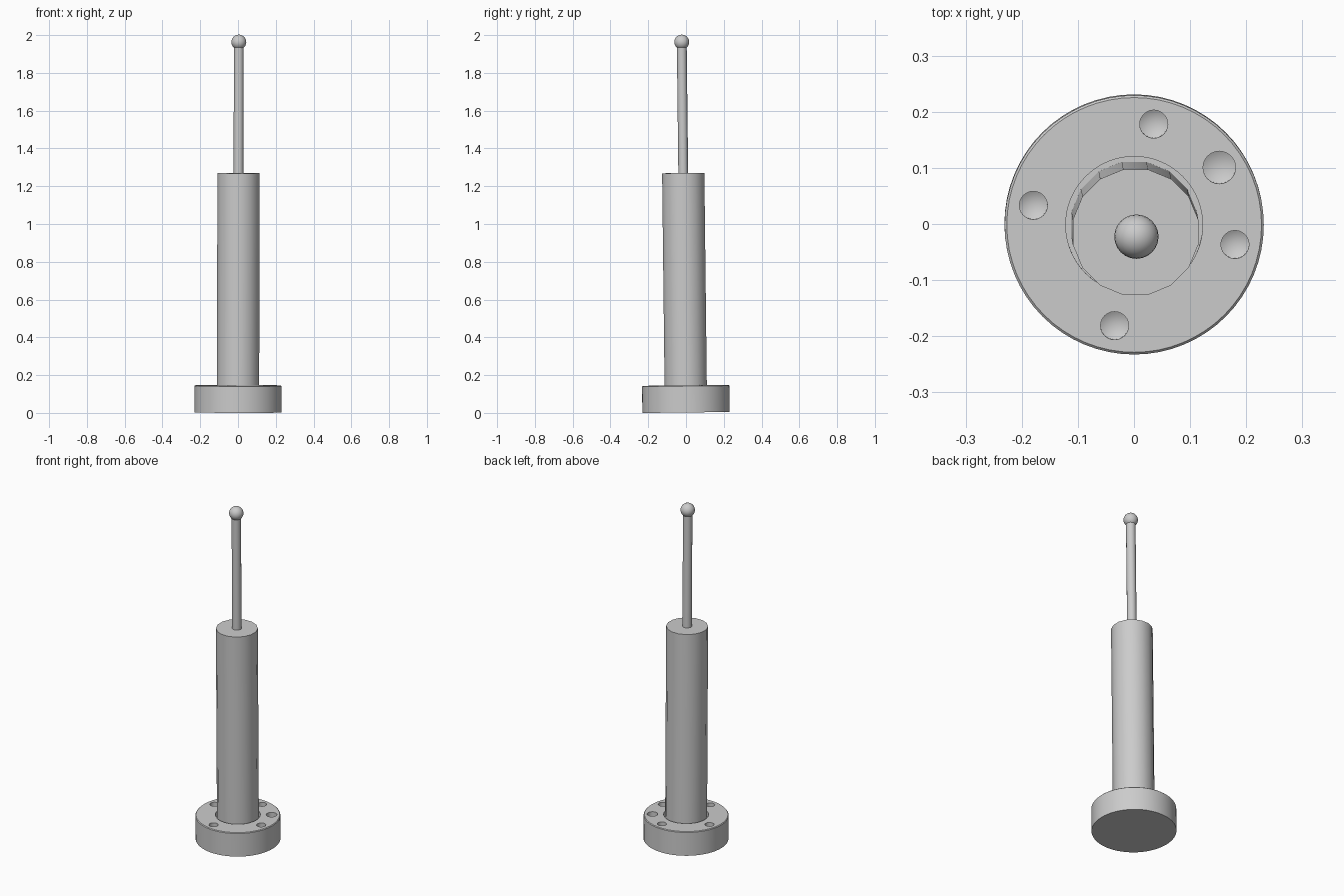
import bpy, bmesh, math
from mathutils import Matrix, Vector

cube = bpy.data.objects.get("Cube")
if cube:
    bpy.data.objects.remove(cube, do_unlink=True)

steel = bpy.data.materials.new("plain_grey")
steel.use_nodes = True
GREY = (0.6, 0.6, 0.6, 1)
steel.diffuse_color = GREY
steel.node_tree.nodes["Principled BSDF"].inputs["Base Color"].default_value = GREY

# The whole assembly leans very slightly forward
LEAN = Matrix.Rotation(0.0115, 4, 'X') @ Matrix.Rotation(0.0022, 4, 'Y')


def lathe(name, profile, sides, centre=(0, 0), turn=0.0):
    """Closed solid turned from (radius, z) points, bottom to top."""
    bm = bmesh.new()
    rings = []
    for r, z in profile:
        count = sides if r > 0 else 1
        rings.append([bm.verts.new((centre[0] + r * math.cos(turn + math.tau * i / sides),
                                    centre[1] + r * math.sin(turn + math.tau * i / sides), z))
                      for i in range(count)])
    for low, high in zip(rings, rings[1:]):
        for i in range(sides):
            j = (i + 1) % sides
            if len(low) == 1:
                bm.faces.new((low[0], high[j], high[i]))
            elif len(high) == 1:
                bm.faces.new((low[i], low[j], high[0]))
            else:
                bm.faces.new((low[i], low[j], high[j], high[i]))
    for ring in (rings[0], rings[-1]):
        if len(ring) > 1:
            bm.faces.new(ring)
    bmesh.ops.recalc_face_normals(bm, faces=bm.faces)
    mesh = bpy.data.meshes.new(name)
    bm.to_mesh(mesh)
    bm.free()
    mesh.materials.append(steel)
    obj = bpy.data.objects.new(name, mesh)
    bpy.context.collection.objects.link(obj)
    return obj


def smooth(obj):
    bpy.ops.object.select_all(action='DESELECT')
    obj.select_set(True)
    bpy.context.view_layer.objects.active = obj
    bpy.ops.object.shade_smooth_by_angle(angle=math.radians(35))


# Round flange with a chamfered rim and a shallow socket for the column
TOP = 0.143
flange = lathe("flange", [(0.231, 0), (0.231, TOP - 0.004), (0.227, TOP),
                          (0.122, TOP), (0.122, TOP - 0.03), (0, TOP - 0.03)], 64)

# Drilled holes: four on a bolt circle and one larger one
holes = [(0.183, 79 + 90 * i, 0.025) for i in range(4)] + [(0.183, 34, 0.029)]
for n, (dist, angle, r) in enumerate(holes):
    a = math.radians(angle)
    drill = lathe(f"hole_cutter_{n}", [(0, TOP - 0.055), (r, TOP - 0.04), (r, TOP + 0.05)],
                  24, (dist * math.cos(a), dist * math.sin(a)))
    cut = flange.modifiers.new("hole", 'BOOLEAN')
    cut.object, cut.operation, cut.solver = drill, 'DIFFERENCE', 'EXACT'
    bpy.context.view_layer.objects.active = flange
    bpy.ops.object.modifier_apply(modifier=cut.name)
    bpy.data.objects.remove(drill, do_unlink=True)

# Column, rod and ball tip
column = lathe("column", [(0.114, 0.1), (0.114, 1.267)], 16, turn=math.pi / 16)
rod = lathe("rod", [(0.026, 1.25), (0.026, 1.95)], 16)
ball = lathe("ball_tip", [(0.0395 * math.sin(math.pi * i / 12),
                           1.9605 - 0.0395 * math.cos(math.pi * i / 12)) if 0 < i < 12
                          else (0, 1.9605 + (0.0395 if i else -0.0395)) for i in range(13)], 24)

# Lean every part, then stand the model on the ground
parts = [flange, column, rod, ball]
for part in parts:
    part.data.transform(LEAN)
floor = min(v.co.z for v in flange.data.vertices)
for part in parts:
    part.data.transform(Matrix.Translation(Vector((0, 0, -floor))))
    smooth(part)
